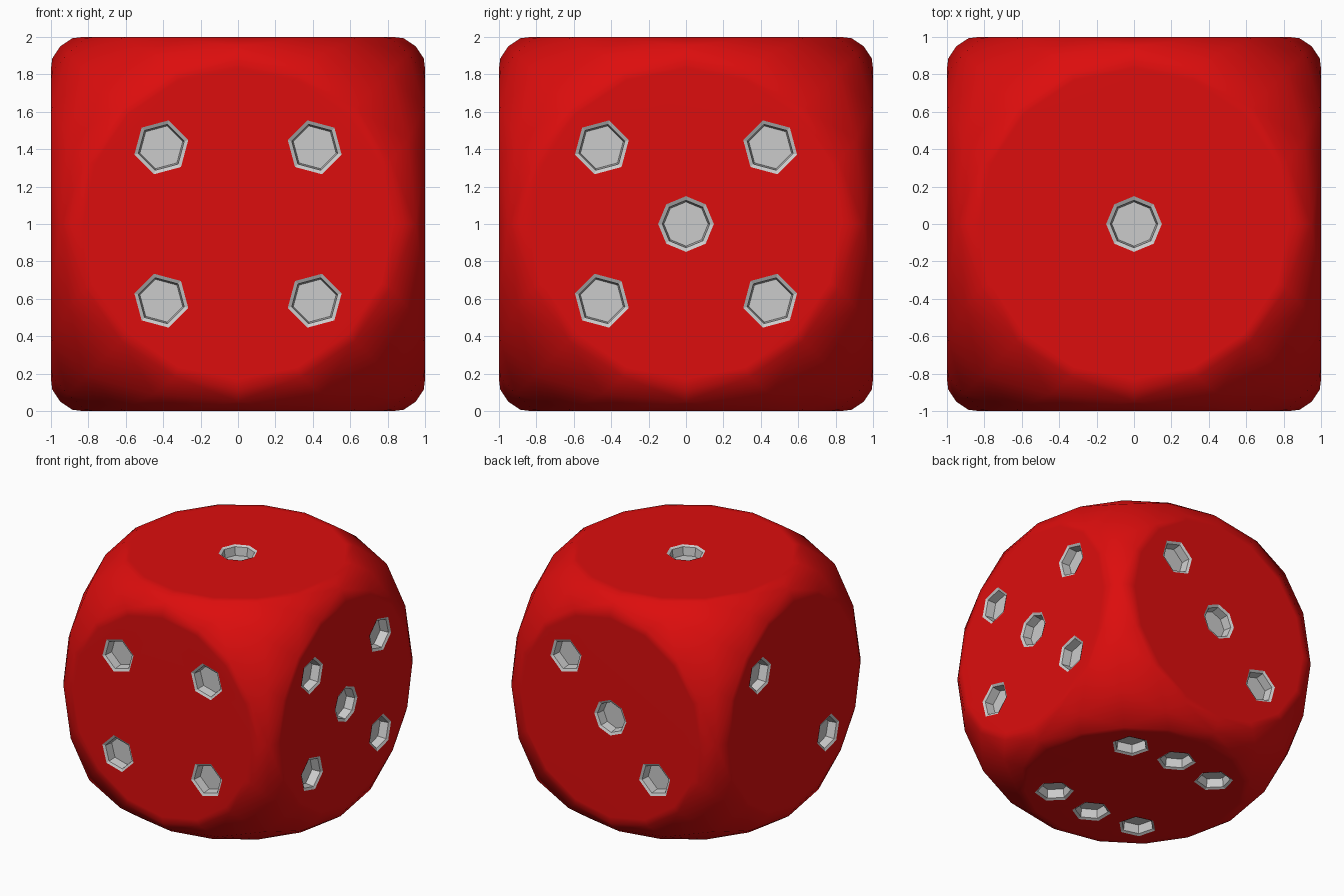
import bpy, bmesh
from itertools import product
from math import pi, cos, sin, atan2, radians
from mathutils import Vector

if "Cube" in bpy.data.objects:
    bpy.data.objects.remove(bpy.data.objects["Cube"])

A, B = 0.41, 0.45  # pip offsets


def material(name, rgb):
    m = bpy.data.materials.new(name)
    m.diffuse_color = (*rgb, 1)
    m.use_nodes = True
    m.node_tree.nodes["Principled BSDF"].inputs["Base Color"].default_value = m.diffuse_color
    return m


red = material("red", (0.72, 0.004, 0.004))
grey = material("pip_grey", (0.75, 0.75, 0.75))


def make_object(name, bm):
    bmesh.ops.recalc_face_normals(bm, faces=bm.faces)
    me = bpy.data.meshes.new(name)
    bm.to_mesh(me)
    bm.free()
    me.materials.append(red)
    me.materials.append(grey)
    ob = bpy.data.objects.new(name, me)
    bpy.context.collection.objects.link(ob)
    return ob


# Body: hull of round flats, softened rims, rounded edges and corners
points = [Vector(c) * 0.81 for c in product((-1, 1), repeat=3)]
for axis in range(3):
    def place(along, a, b):
        p = [0, 0, 0]
        p[axis], p[axis - 2], p[axis - 1] = along, a, b
        points.append(Vector(p))
    for side in (-1, 1):
        for radius, height in ((0.83, 1.0), (0.885, 0.993)):
            for i in range(16):
                t = i * pi / 8
                place(side * height, radius * cos(t), radius * sin(t))
    for a, b in product((-1, 1), repeat=2):
        for along, r in ((-0.45, 0.91), (0, 0.95), (0.45, 0.91)):
            place(along, a * r, b * r)
bm = bmesh.new()
for p in points:
    bm.verts.new(p + Vector((0, 0, 1)))
bmesh.ops.convex_hull(bm, input=bm.verts[:])
bmesh.ops.dissolve_limit(bm, angle_limit=radians(1), verts=bm.verts[:], edges=bm.edges[:])
die = make_object("die_body", bm)

# Pip layout per side: (u axis, v axis, pip positions)
X, Y, Z = Vector((1, 0, 0)), Vector((0, 1, 0)), Vector((0, 0, 1))
C = (0, 0)
sides = [
    (X, Y, [C]),                                                    # top
    (-Y, Z, [(-B, A), (B, -A)]),                                    # left
    (-X, Z, [(-A, A), C, (A, -A)]),                                 # back
    (X, Z, [(a, b) for a in (-A, A) for b in (-A, A)]),             # front
    (Y, Z, [C] + [(a, b) for a in (-B, B) for b in (-A, A)]),       # right
    (X, -Y, [(a, b) for a, r in ((-A, B), (0, 0.5), (A, B)) for b in (-r, r)]),  # bottom
]

# Pip cutters: narrow lip, steep wall, flat floor
PROFILE = [(0.150, 0.05), (0.149, 0.0), (0.127, -0.01), (0.118, -0.08)]
bm = bmesh.new()
for u, w, pips in sides:
    n = u.cross(w)
    for a, b in pips:
        centre = Z + n + u * a + w * b
        count = 6 if a or b else 8
        turn = round(atan2(b, a) / (pi / 4)) * pi / 4
        rings = []
        for r, h in PROFILE:
            angles = [turn + 2 * pi * i / count for i in range(count)]
            rings.append([bm.verts.new(centre + n * h + (u * cos(t) + w * sin(t)) * r)
                          for t in angles])
        bm.faces.new(rings[0])
        bm.faces.new(rings[-1][::-1])
        for p, q in zip(rings, rings[1:]):
            for i in range(count):
                j = (i + 1) % count
                bm.faces.new((p[i], q[i], q[j], p[j]))
for f in bm.faces:
    f.material_index = 1
cutter = make_object("pip_cutters", bm)
cutter.hide_render = True

# Sink the pips into the body
mod = die.modifiers.new("pips", "BOOLEAN")
mod.operation = "DIFFERENCE"
mod.solver = "EXACT"
mod.object = cutter
bpy.context.view_layer.objects.active = die
die.select_set(True)
bpy.ops.object.modifier_apply(modifier=mod.name)
bpy.data.objects.remove(cutter)

# Smooth red body with flat sides, sharp faceted pips
bm = bmesh.new()
bm.from_mesh(die.data)
for f in bm.faces:
    f.smooth = f.material_index == 0
    if f.material_index:
        for e in f.edges:
            e.smooth = False
bm.to_mesh(die.data)
bm.free()
wn = die.modifiers.new("flat_sides", "WEIGHTED_NORMAL")
wn.mode = "FACE_AREA"
wn.weight = 50
wn.keep_sharp = True
